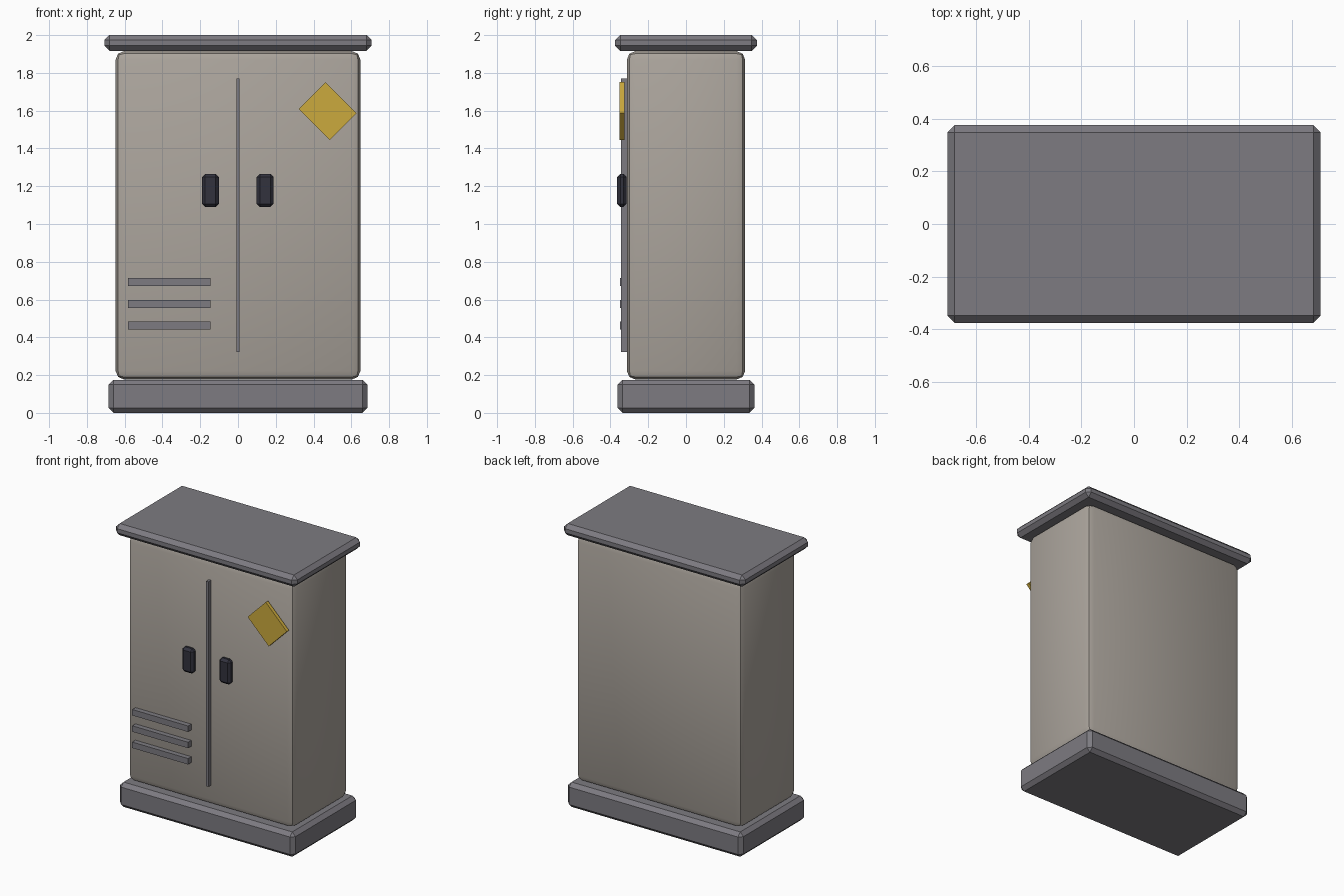
import bpy, math

if "Cube" in bpy.data.objects:
    bpy.data.objects.remove(bpy.data.objects["Cube"])


def material(name, rgb):
    m = bpy.data.materials.new(name)
    m.diffuse_color = (*rgb, 1)
    m.use_nodes = True
    m.node_tree.nodes["Principled BSDF"].inputs["Base Color"].default_value = m.diffuse_color
    return m


grey = material("steel_grey", (0.205, 0.198, 0.22))
beige = material("warm_beige", (0.41, 0.375, 0.335))
dark = material("dark_handle", (0.032, 0.032, 0.048))
yellow = material("warning_yellow", (0.60, 0.40, 0.047))


def box(name, lo, hi, mat, bevel=0, segments=1, tilt=0, smooth=False):
    """Box between two corners, optionally bevelled and turned about y."""
    centre = [(a + b) / 2 for a, b in zip(lo, hi)]
    bpy.ops.mesh.primitive_cube_add(size=1, location=centre)
    o = bpy.context.object
    o.name = name
    o.scale = [b - a for a, b in zip(lo, hi)]
    bpy.ops.object.transform_apply(location=False, rotation=False, scale=True)
    o.data.materials.append(mat)
    if bevel:
        m = o.modifiers.new("bevel", 'BEVEL')
        m.width = bevel
        m.segments = segments
        bpy.ops.object.modifier_apply(modifier=m.name)
    if smooth:
        bpy.ops.object.shade_smooth_by_angle(angle=math.radians(30))
    o.rotation_euler.y = tilt
    return o


# Plinth, rounded cabinet body and overhanging roof
box("plinth", (-0.685, -0.362, 0), (0.685, 0.362, 0.175), grey, 0.026)
box("cabinet_body", (-0.648, -0.313, 0.177), (0.648, 0.313, 1.915), beige,
    0.045, 2, smooth=True)
box("roof", (-0.708, -0.375, 1.917), (0.708, 0.375, 2.0), grey, 0.027)

# Strip between the two doors
box("door_seam", (-0.009, -0.343, 0.323), (0.009, -0.308, 1.77), grey)

# Door handles
for side, x in (("left", -0.146), ("right", 0.144)):
    box(side + "_handle", (x - 0.045, -0.364, 1.09), (x + 0.045, -0.314, 1.265),
        dark, 0.017)

# Vent slats on the left door
for i in range(3):
    z = 0.462 + i * 0.115
    box(f"vent_slat_{i + 1}", (-0.582, -0.349, z - 0.021),
        (-0.146, -0.309, z + 0.021), grey)

# Tilted warning plate on the right door
box("warning_plate", (0.358, -0.351, 1.498), (0.590, -0.326, 1.698), yellow,
    tilt=math.radians(45))
